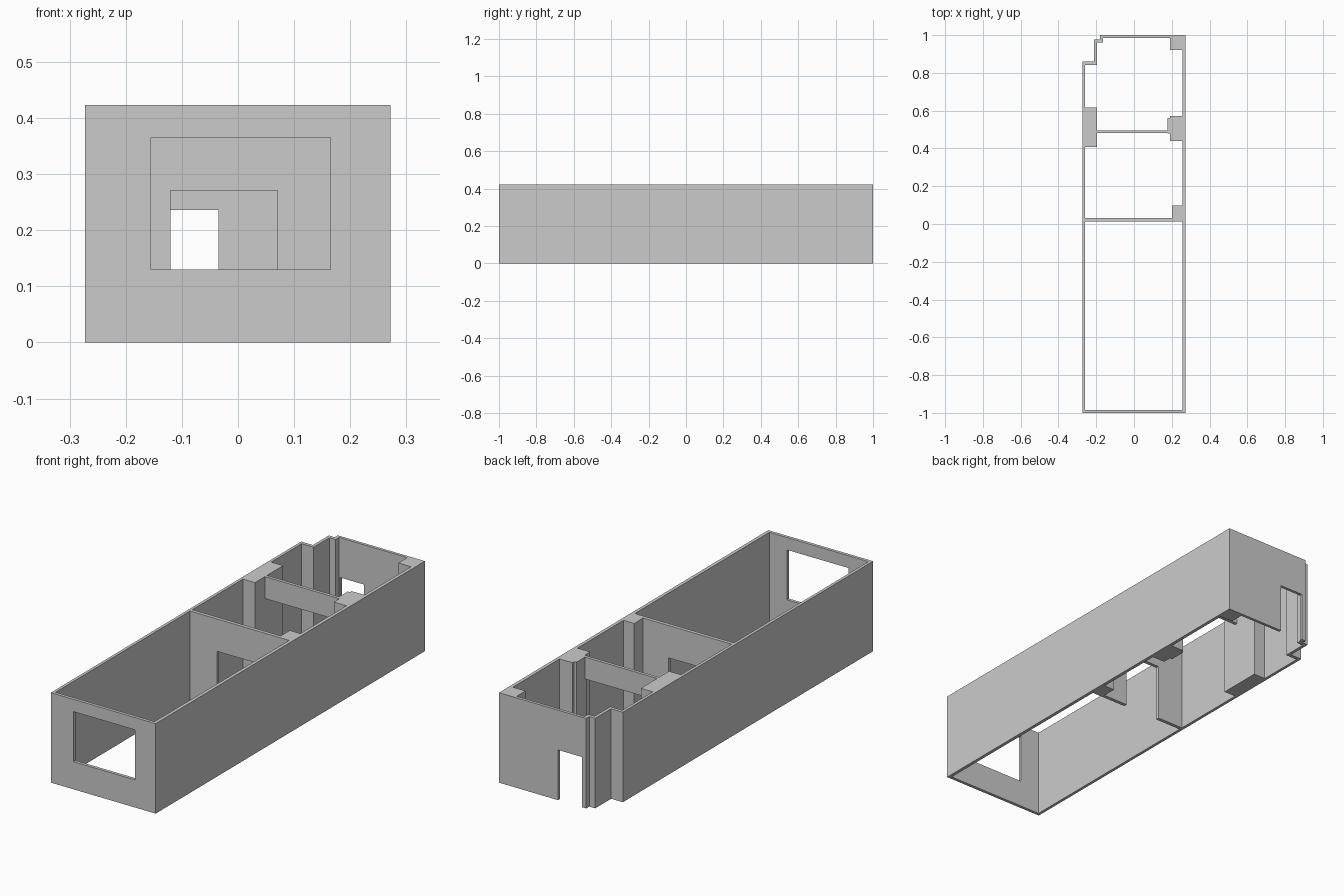
import bpy, bmesh

if "Cube" in bpy.data.objects:
    bpy.data.objects.remove(bpy.data.objects["Cube"])

H = 0.423                      # wall height
L, R = -0.273, 0.272           # outer side faces
l, r = -0.259, 0.256           # inner side faces


def finish(name, mesh):
    ob = bpy.data.objects.new(name, mesh)
    bpy.context.collection.objects.link(ob)
    return ob


def box(name, x0, x1, y0, y1, z0, z1):
    bm = bmesh.new()
    bmesh.ops.create_cube(bm, size=1)
    for v in bm.verts:
        v.co.x = x1 if v.co.x > 0 else x0
        v.co.y = y1 if v.co.y > 0 else y0
        v.co.z = z1 if v.co.z > 0 else z0
    me = bpy.data.meshes.new(name)
    bm.to_mesh(me)
    bm.free()
    return finish(name, me)


def extruded_plan(name, outlines, height):
    """Filled 2D plan (first outline solid, the rest holes) raised from the floor."""
    cu = bpy.data.curves.new(name + "_plan", 'CURVE')
    cu.dimensions, cu.fill_mode, cu.extrude = '2D', 'BOTH', height / 2
    for pts in outlines:
        sp = cu.splines.new('POLY')
        sp.points.add(len(pts) - 1)
        for p, (x, y) in zip(sp.points, pts):
            p.co = (x, y, 0, 1)
        sp.use_cyclic_u = True
    tmp = finish(name + "_plan", cu)
    dg = bpy.context.evaluated_depsgraph_get()
    me = bpy.data.meshes.new_from_object(tmp.evaluated_get(dg))
    bpy.data.objects.remove(tmp)
    bm = bmesh.new()
    bm.from_mesh(me)
    bmesh.ops.translate(bm, verts=bm.verts, vec=(0, 0, height / 2))
    bmesh.ops.remove_doubles(bm, verts=bm.verts, dist=1e-4)
    bmesh.ops.recalc_face_normals(bm, faces=bm.faces)
    bm.to_mesh(me)
    bm.free()
    me.shade_flat()
    return finish(name, me)


# Outer plan with the stepped back-left corner
outer = [(L, -1), (R, -1), (R, 1), (-0.181, 1), (-0.181, 0.977),
         (-0.212, 0.977), (-0.212, 0.859), (L, 0.859)]
# Long front room
front_room = [(l, -0.985), (r, -0.985), (r, 0.014), (l, 0.014)]
# Two back rooms joined below the beam, with pillars cut into the outline
back_rooms = [(l, 0.031), (0.201, 0.031), (0.201, 0.098), (r, 0.098),
              (r, 0.44), (0.19, 0.44), (0.19, 0.48), (0.178, 0.48),
              (0.178, 0.56), (0.19, 0.56), (0.19, 0.573), (r, 0.573),
              (r, 0.92), (0.19, 0.92), (0.19, 0.986), (-0.164, 0.986),
              (-0.164, 0.96), (-0.197, 0.96), (-0.197, 0.843), (l, 0.843),
              (l, 0.617), (-0.197, 0.617), (-0.197, 0.407), (l, 0.407)]
walls = extruded_plan("walls", [outer, front_room, back_rooms], H)

# Window and door openings
openings = {
    "front_window_cutter": (-0.155, 0.165, -1.1, -0.9, 0.13, 0.365),
    "middle_door_cutter": (-0.12, 0.07, -0.03, 0.08, -0.1, 0.271),
    "back_door_cutter": (-0.159, -0.035, 0.94, 1.1, -0.1, 0.236),
}
cutters = []
for name, dims in openings.items():
    c = box(name, *dims)
    c.hide_render = True
    mod = walls.modifiers.new(name, 'BOOLEAN')
    mod.operation, mod.solver, mod.object = 'DIFFERENCE', 'EXACT', c
    cutters.append(c)

# Bake the openings and drop the cutters
dg = bpy.context.evaluated_depsgraph_get()
cut_mesh = bpy.data.meshes.new_from_object(walls.evaluated_get(dg))
walls.modifiers.clear()
walls.data = cut_mesh
for c in cutters:
    bpy.data.objects.remove(c)

# Ceiling beam between the pillars
box("ceiling_beam", -0.197, 0.178, 0.481, 0.496, 0.32, H)
